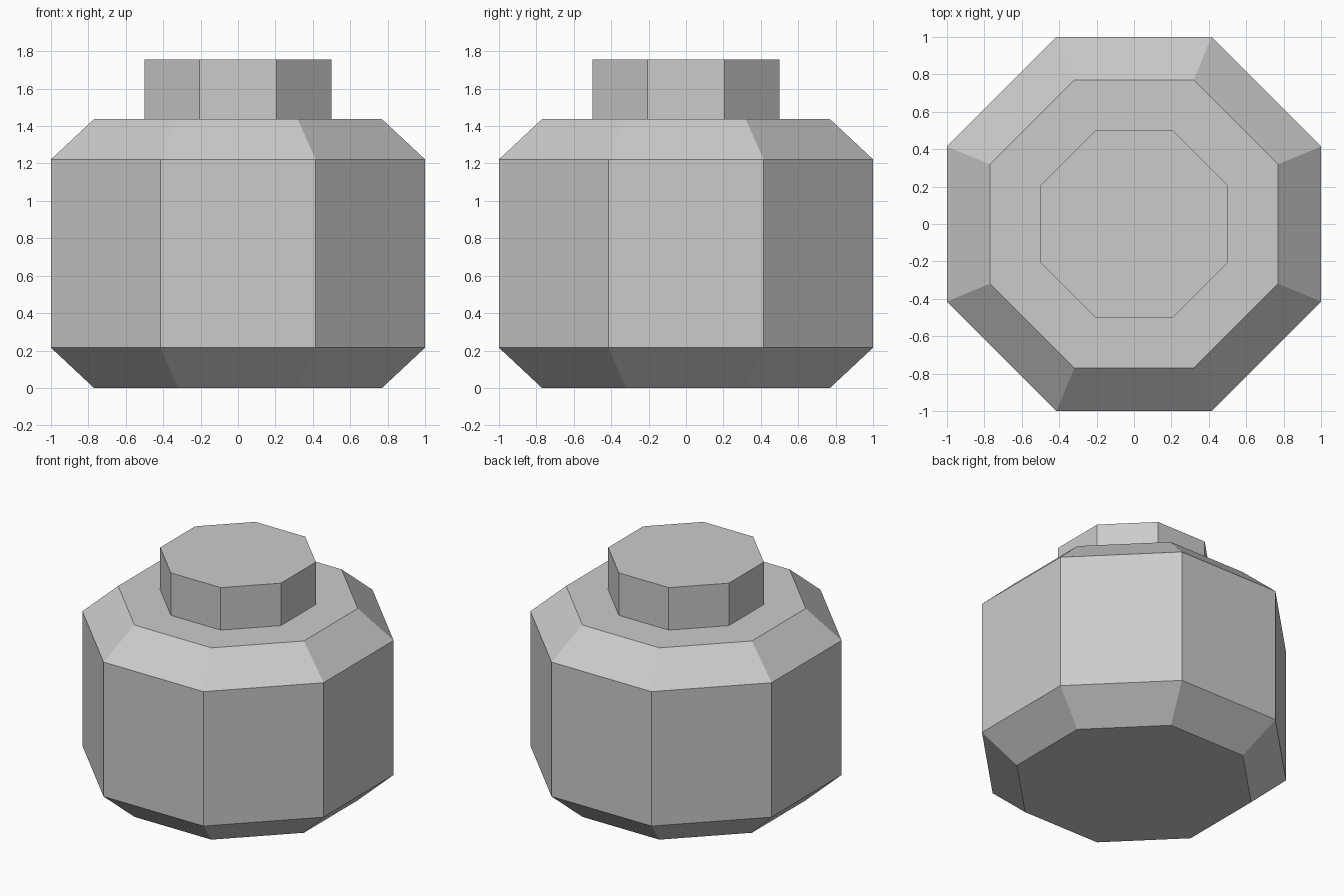
import bpy
import bmesh
from math import cos, sin, pi

cube = bpy.data.objects.get("Cube")
if cube:
    bpy.data.objects.remove(cube, do_unlink=True)

SIDES = 8

grey = bpy.data.materials.new("plain grey")
grey.use_nodes = True
colour = (0.6, 0.6, 0.6, 1)
grey.diffuse_color = colour
grey.node_tree.nodes["Principled BSDF"].inputs["Base Color"].default_value = colour


def octagonal_solid(name, profile):
    """Stack octagon rings from (half width, height) pairs and cap both ends."""
    bm = bmesh.new()
    rings = []
    for half_width, z in profile:
        r = half_width / cos(pi / SIDES)
        angles = [(2 * i + 1) * pi / SIDES for i in range(SIDES)]
        rings.append([bm.verts.new((r * cos(a), r * sin(a), z)) for a in angles])
    for low, high in zip(rings, rings[1:]):
        for i in range(SIDES):
            j = (i + 1) % SIDES
            bm.faces.new((low[i], low[j], high[j], high[i]))
    bm.faces.new(rings[0][::-1])
    bm.faces.new(rings[-1])
    mesh = bpy.data.meshes.new(name)
    bm.to_mesh(mesh)
    bm.free()
    mesh.materials.append(grey)
    obj = bpy.data.objects.new(name, mesh)
    bpy.context.collection.objects.link(obj)
    return obj


# Jar body with chamfered base and shoulder
octagonal_solid("jar_body", [(0.77, 0), (1, 0.215), (1, 1.222), (0.77, 1.437)])

# Lid on top, resting on the shoulder
octagonal_solid("lid", [(0.5, 1.437), (0.5, 1.755)])
